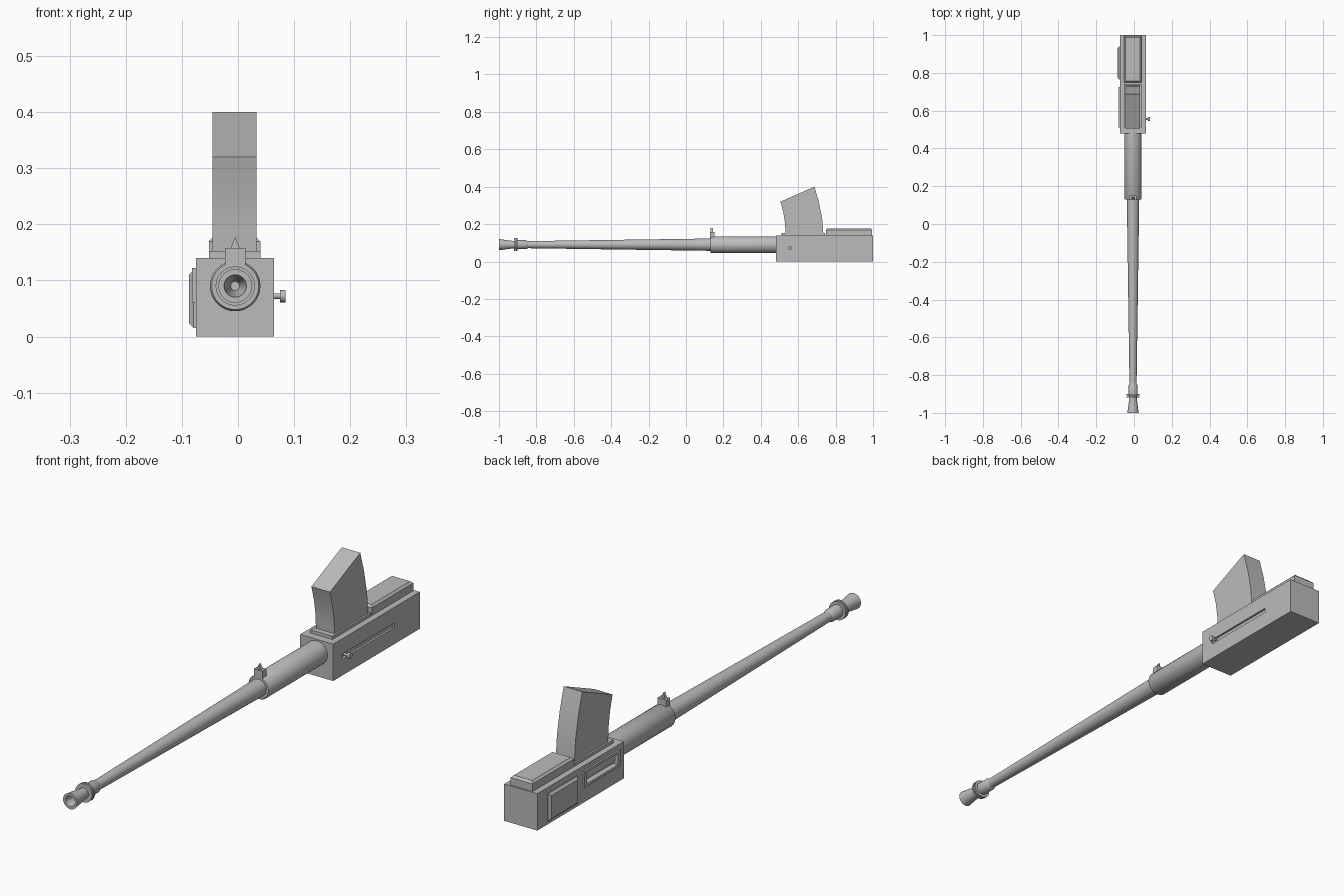
import bpy, bmesh, math
from mathutils import Vector

if "Cube" in bpy.data.objects:
    bpy.data.objects.remove(bpy.data.objects["Cube"])

steel = bpy.data.materials.new("grey steel")
steel.use_nodes = True
GREY = (0.5, 0.5, 0.5, 1)
steel.diffuse_color = GREY
steel.node_tree.nodes["Principled BSDF"].inputs["Base Color"].default_value = GREY

AXIS_X, AXIS_Z = -0.005, 0.09


def finish(name, bm, smooth=None):
    bmesh.ops.recalc_face_normals(bm, faces=bm.faces)
    mesh = bpy.data.meshes.new(name)
    bm.to_mesh(mesh)
    bm.free()
    mesh.materials.append(steel)
    obj = bpy.data.objects.new(name, mesh)
    bpy.context.collection.objects.link(obj)
    if smooth:
        bpy.ops.object.select_all(action="DESELECT")
        obj.select_set(True)
        bpy.context.view_layer.objects.active = obj
        bpy.ops.object.shade_smooth_by_angle(angle=math.radians(smooth))
    return obj


def box(name, x, y, z, bevel=0, side=None):
    """Box from ranges; bevel only the edges around the face that points along side."""
    bm = bmesh.new()
    bmesh.ops.create_cube(bm, size=1)
    for v in bm.verts:
        v.co = Vector([(r[0] + r[1]) / 2 + c * (r[1] - r[0]) for r, c in zip((x, y, z), v.co)])
    if bevel:
        bm.normal_update()
        face = max(bm.faces, key=lambda f: f.normal.dot(Vector(side)))
        bmesh.ops.bevel(bm, geom=list(face.edges), offset=bevel, segments=1, affect="EDGES")
    return finish(name, bm)


def prism(name, outline, low, high, axis, smooth=None):
    """Extrude an outline along x (points y, z) or along y (points x, z)."""
    bm = bmesh.new()
    place = (lambda d, p: (d, *p)) if axis == "x" else (lambda d, p: (p[0], d, p[1]))
    ends = [[bm.verts.new(place(d, p)) for p in outline] for d in (low, high)]
    for end in ends:
        bm.faces.new(end)
    for i in range(len(outline)):
        j = (i + 1) % len(outline)
        bm.faces.new((ends[0][i], ends[0][j], ends[1][j], ends[1][i]))
    return finish(name, bm, smooth)


def lathe(name, profile, origin, axis, sides=32):
    """Revolve (distance, radius) points about an x or y axis and cap both ends."""
    bm = bmesh.new()
    rings = []
    for d, r in profile:
        ring = []
        for i in range(sides):
            a = math.tau * i / sides
            u, w = r * math.cos(a), r * math.sin(a)
            offset = (d, u, w) if axis == "x" else (u, d, w)
            ring.append(bm.verts.new(Vector(origin) + Vector(offset)))
        rings.append(ring)
    for a, b in zip(rings, rings[1:]):
        for i in range(sides):
            j = (i + 1) % sides
            bm.faces.new((a[i], a[j], b[j], b[i]))
    bm.faces.new(rings[0])
    bm.faces.new(rings[-1])
    return finish(name, bm, 35)


def cut(target, cutter):
    mod = target.modifiers.new(cutter.name, "BOOLEAN")
    mod.operation = "DIFFERENCE"
    mod.solver = "EXACT"
    mod.object = cutter
    cutter.hide_render = True
    cutter.hide_viewport = True
    cutter.display_type = "WIRE"


# Receiver with a handle slot on one side and an ejection port on the other
receiver = box("receiver", (-0.075, 0.064), (0.48, 1.0), (0, 0.14))
cut(receiver, box("slot_cutter", (0.056, 0.08), (0.55, 0.847), (0.063, 0.081)))
cut(receiver, lathe("slot_end_cutter", [(0.056, 0.012), (0.08, 0.012)], (0, 0.545, 0.072), "x", 16))
port_y, port_z = (0.525, 0.71), (0.07, 0.112)
cut(receiver, box("port_cutter", (-0.1, -0.045), port_y, port_z))

# Ejection port rim and the bolt seen inside it
rim = box("port_rim", (-0.082, -0.074), (0.51, 0.725), (0.06, 0.122))
cut(rim, box("rim_cutter", (-0.1, -0.06), port_y, port_z))
lathe("bolt", [(0.515, 0.028), (0.72, 0.028)], (-0.042, 0, 0.091), "y", 24)

# Side plate with chamfered rim
box("side_plate", (-0.087, -0.074), (0.765, 0.94), (0.015, 0.118), 0.008, (-1, 0, 0))

# Charging handle
lathe("charging_handle", [(0.05, 0.005), (0.075, 0.005), (0.075, 0.011), (0.085, 0.011)],
      (0, 0.555, 0.072), "x", 16)

# Rear top cover
box("top_cover", (-0.052, 0.040), (0.748, 0.995), (0.139, 0.177), 0.008, (0, 0, 1))

# Magazine seat and curved magazine
box("magazine_seat", (-0.052, 0.040), (0.51, 0.742), (0.139, 0.152))
prism("magazine", [(0.532, 0.14), (0.530, 0.20), (0.521, 0.26), (0.505, 0.32),
                   (0.687, 0.40), (0.710, 0.32), (0.728, 0.23), (0.735, 0.14)],
      -0.045, 0.033, "x", 25)

# Barrel sleeve and tapered barrel
centre = (AXIS_X, 0, AXIS_Z)
lathe("barrel_sleeve", [(0.13, 0.042), (0.135, 0.045), (0.49, 0.045)], centre, "y")
lathe("barrel", [(-0.91, 0.019), (-0.84, 0.019), (0.14, 0.033)], centre, "y")

# Muzzle collar, locking rings and flared flash hider with its bore
lathe("muzzle_collar", [(-0.91, 0.024), (-0.855, 0.024), (-0.845, 0.019)], centre, "y")
for i, y in enumerate((-0.919, -0.908)):
    lathe(f"locking_ring_{i + 1}", [(y, 0.035), (y + 0.007, 0.035)], centre, "y", 24)
lathe("flash_hider", [(-0.93, 0.008), (-1.0, 0.02), (-1.0, 0.030), (-0.925, 0.020), (-0.90, 0.020)],
      centre, "y")

# Front sight: block with a pointed post
box("sight_block", (-0.023, 0.013), (0.128, 0.152), (0.122, 0.158))
prism("sight_post", [(-0.013, 0.157), (0.003, 0.157), (AXIS_X, 0.178)], 0.132, 0.144, "y")
